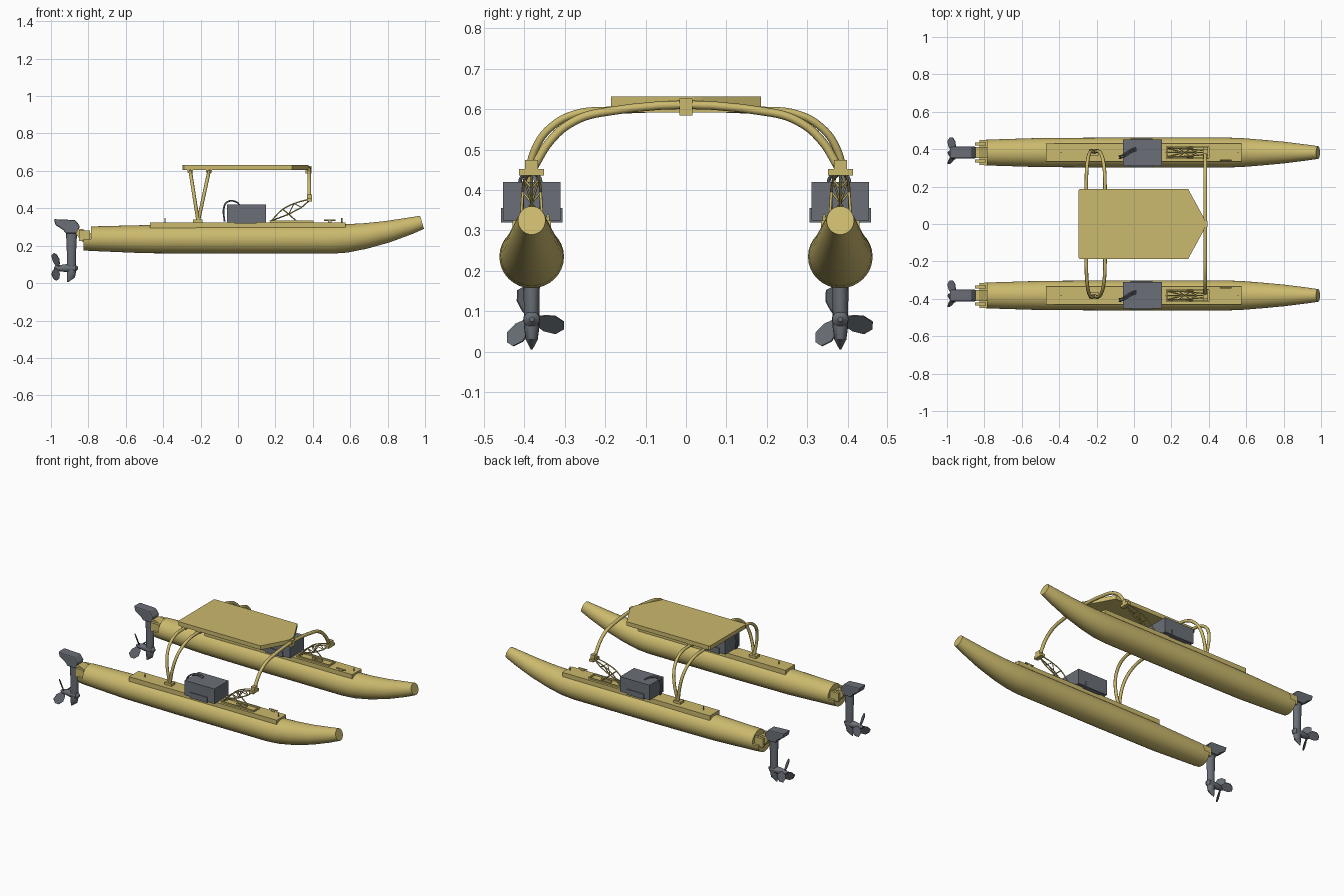
import bpy, bmesh
from math import sin, cos, pi, radians
from mathutils import Vector, Matrix

cube = bpy.data.objects.get("Cube")
if cube:
    bpy.data.objects.remove(cube)


def material(name, rgb):
    m = bpy.data.materials.new(name)
    m.use_nodes = True
    m.diffuse_color = (*rgb, 1)
    m.node_tree.nodes["Principled BSDF"].inputs["Base Color"].default_value = (*rgb, 1)
    return m


KHAKI = material("khaki", (0.60, 0.49, 0.155))
GREY = material("slate_grey", (0.145, 0.16, 0.185))


def smooth(ob, angle=35):
    bpy.ops.object.select_all(action='DESELECT')
    ob.select_set(True)
    bpy.context.view_layer.objects.active = ob
    bpy.ops.object.shade_smooth_by_angle(angle=radians(angle))


def finish(name, bm, mat):
    bmesh.ops.recalc_face_normals(bm, faces=bm.faces)
    me = bpy.data.meshes.new(name)
    bm.to_mesh(me)
    bm.free()
    me.materials.append(mat)
    ob = bpy.data.objects.new(name, me)
    bpy.context.collection.objects.link(ob)
    return ob


def box(name, lo, hi, mat):
    bm = bmesh.new()
    bmesh.ops.create_cube(bm, size=1)
    lo, hi = Vector(lo), Vector(hi)
    for v in bm.verts:
        v.co = (lo + hi) / 2 + v.co * (hi - lo)
    return finish(name, bm, mat)


def prism(name, outline, axis, lo, hi, mat):
    """Extrude a flat outline along axis 1 (y) or 2 (z)."""
    bm = bmesh.new()
    put = (lambda p, t: (p[0], t, p[1])) if axis == 1 else (lambda p, t: (p[0], p[1], t))
    f = bm.faces.new([bm.verts.new(put(p, lo)) for p in outline])
    ext = bmesh.ops.extrude_face_region(bm, geom=[f])
    for v in ext["geom"]:
        if isinstance(v, bmesh.types.BMVert):
            v.co[axis] = hi
    return finish(name, bm, mat)


def loft(name, rings, mat):
    bm = bmesh.new()
    rows = [[bm.verts.new(p) for p in r] for r in rings]
    n = len(rows[0])
    for a, b in zip(rows, rows[1:]):
        for i in range(n):
            j = (i + 1) % n
            bm.faces.new((a[i], a[j], b[j], b[i]))
    bm.faces.new(rows[0])
    bm.faces.new(rows[-1])
    ob = finish(name, bm, mat)
    smooth(ob)
    return ob


def tube(name, pts, r, mat, curved=True):
    cu = bpy.data.curves.new(name, 'CURVE')
    cu.dimensions = '3D'
    cu.bevel_depth = r
    cu.bevel_resolution = 2
    cu.use_fill_caps = True
    cu.resolution_u = 6
    sp = cu.splines.new('BEZIER' if curved else 'POLY')
    points = sp.bezier_points if curved else sp.points
    points.add(len(pts) - 1)
    for bp, p in zip(points, pts):
        if curved:
            bp.co = p
            bp.handle_left_type = bp.handle_right_type = 'AUTO'
        else:
            bp.co = (*p, 1)
    cu.materials.append(mat)
    ob = bpy.data.objects.new(name, cu)
    bpy.context.collection.objects.link(ob)
    bpy.ops.object.select_all(action='DESELECT')
    ob.select_set(True)
    bpy.context.view_layer.objects.active = ob
    bpy.ops.object.convert(target='MESH')
    smooth(bpy.context.object, 50)


def hull(tag, cy):
    # stations: x, bottom, top, half width, ceiling, rake of the bow face
    stations = [(-0.825, 0.175, 0.295, 0.066, 0.235, 0), (-0.785, 0.172, 0.303, 0.069, 0.235, 0),
                (-0.785, 0.172, 0.303, 0.069, 1, 0), (-0.5, 0.16, 0.31, 0.078, 1, 0),
                (-0.1, 0.157, 0.313, 0.08, 1, 0), (0.5, 0.157, 0.313, 0.08, 1, 0),
                (0.58, 0.163, 0.315, 0.077, 1, 0.03), (0.68, 0.183, 0.32, 0.069, 1, 0.08),
                (0.8, 0.217, 0.332, 0.058, 1, 0.15), (0.92, 0.262, 0.35, 0.043, 1, 0.25),
                (0.984, 0.29, 0.36, 0.034, 1, 0.3)]
    rings = []
    for x, b, t, w, top, rake in stations:
        c, h = (b + t) / 2, (t - b) / 2
        ring = []
        for i in range(32):
            a = 2 * pi * i / 32
            z = c + h * sin(a)
            ring.append((x - rake * (z - c), cy + w * cos(a), min(z, top)))
        rings.append(ring)
    loft("hull_" + tag, rings, KHAKI)


def motor(tag, cy):
    # cowling, leg, gear pod and mounting bracket
    cowl = [(-0.985, 0.342), (-0.87, 0.337), (-0.845, 0.305), (-0.86, 0.265),
            (-0.92, 0.265), (-0.935, 0.285), (-0.975, 0.31)]
    ob = prism("motor_cowling_" + tag, cowl, 1, cy - 0.032, cy + 0.032, GREY)
    bev = ob.modifiers.new("Bevel", 'BEVEL')
    bev.width, bev.segments = 0.007, 2
    rings = []
    for z, x0, x1, w in [(0.005, -0.915, -0.908, 0.002), (0.03, -0.915, -0.872, 0.015),
                         (0.06, -0.915, -0.866, 0.019), (0.16, -0.915, -0.866, 0.02),
                         (0.28, -0.92, -0.86, 0.022)]:
        rings.append([((x0 + x1) / 2 + (x1 - x0) / 2 * cos(a), cy + w * sin(a), z)
                      for a in [2 * pi * i / 16 for i in range(16)]])
    loft("motor_leg_" + tag, rings, GREY)
    rings = []
    for x, r in [(-0.985, 0.006), (-0.97, 0.014), (-0.92, 0.021), (-0.87, 0.02), (-0.855, 0.006)]:
        rings.append([(x, cy + r * cos(a), 0.08 + r * sin(a))
                      for a in [2 * pi * i / 16 for i in range(16)]])
    loft("gear_pod_" + tag, rings, GREY)
    # propeller blades: pitched, swept back and thickened
    shape = [(0.008, -0.012), (0.035, -0.027), (0.065, -0.028), (0.083, -0.008),
             (0.08, 0.013), (0.055, 0.025), (0.03, 0.02), (0.008, 0.01)]
    for k in range(3):
        bm = bmesh.new()
        f = bm.faces.new([bm.verts.new((-0.2 * r + 0.75 * t, r, 0.8 * t)) for r, t in shape])
        ang = radians(-12 + 120 * k)
        bm.transform(Matrix.Translation((-0.963, cy, 0.08)) @ Matrix.Rotation(ang, 4, 'X'))
        blade = finish("propeller_blade_%s_%d" % (tag, k + 1), bm, GREY)
        sol = blade.modifiers.new("Solidify", 'SOLIDIFY')
        sol.thickness, sol.offset = 0.004, 0
    arm = [(-0.865, 0.288), (-0.83, 0.288), (-0.785, 0.265), (-0.785, 0.215), (-0.83, 0.22), (-0.865, 0.26)]
    prism("motor_bracket_" + tag, arm, 1, cy - 0.03, cy + 0.03, KHAKI)
    for s in (-1, 1):
        y = cy + s * 0.045
        box("bracket_cheek_" + tag, (-0.85, y - 0.008, 0.225), (-0.79, y + 0.008, 0.28), KHAKI)


def deck(tag, cy, s):
    box("deck_plate_" + tag, (-0.47, cy - 0.048, 0.295), (0.575, cy + 0.048, 0.325), KHAKI)
    # motor housing with base flange and hose
    box("power_box_" + tag, (-0.06, cy - 0.071, 0.325), (0.15, cy + 0.071, 0.42), GREY)
    box("power_box_flange_" + tag, (-0.02, cy - 0.076, 0.32), (0.1, cy + 0.076, 0.355), GREY)
    for d in (0, 0.012):
        tube("hose_" + tag, [(-0.072, cy - 0.03 + d, 0.33), (-0.076, cy - 0.03 + d, 0.40),
                             (-0.06, cy - 0.025 + d, 0.432), (-0.01, cy + 0.005 + d, 0.434),
                             (0.012, cy + 0.012 + d, 0.415)], 0.0045, GREY)
    # fore tray rails, pins and cleat
    for e in (-1, 1):
        y = cy + e * 0.03
        box("tray_rail_" + tag, (0.17, y - 0.004, 0.32), (0.4, y + 0.004, 0.334), KHAKI)
    for x in (0.17, 0.395):
        box("tray_end_" + tag, (x, cy - 0.03, 0.32), (x + 0.008, cy + 0.03, 0.334), KHAKI)
    box("tray_slide_" + tag, (0.26, cy - 0.006, 0.32), (0.33, cy + 0.006, 0.336), KHAKI)
    for x in (-0.39, 0.555):
        tube("deck_pin_" + tag, [(x, cy, 0.32), (x, cy, 0.347)], 0.003, KHAKI, False)
    yc = cy - s * 0.04
    tube("cleat_" + tag, [(0.46, yc, 0.336), (0.52, yc, 0.336)], 0.004, KHAKI, False)
    box("cleat_foot_" + tag, (0.48, yc - 0.004, 0.32), (0.5, yc + 0.004, 0.336), KHAKI)
    # strut frame carrying the front arch
    low = [(0.17, cy, 0.33), (0.27, cy, 0.368), (0.34, cy, 0.405), (0.385, cy, 0.445)]
    tube("frame_chord_" + tag, low, 0.0035, KHAKI, False)
    for e in (-1, 1):
        top = [(0.18, cy + e * 0.022, 0.335), (0.24, cy + e * 0.022, 0.395),
               (0.30, cy + e * 0.018, 0.425), (0.385, cy + e * 0.01, 0.45)]
        tube("frame_chord_" + tag, top, 0.0035, KHAKI)
        zigzag = [top[0], low[1], top[1], low[1], top[2], low[2], top[2]]
        for a, b in zip(zigzag, zigzag[1:]):
            tube("frame_brace_" + tag, [a, b], 0.0025, KHAKI, False)
        tube("frame_strut_" + tag, [top[1], (0.315, cy + e * 0.026, 0.33)], 0.0035, KHAKI, False)
    box("arch_joint_" + tag, (0.368, cy - 0.031, 0.436), (0.396, cy + 0.031, 0.452), KHAKI)
    box("arch_socket_" + tag, (0.37, cy - 0.016, 0.45), (0.396, cy + 0.016, 0.475), KHAKI)
    box("arch_foot_" + tag, (-0.24, cy - 0.018, 0.32), (-0.19, cy + 0.018, 0.34), KHAKI)


for tag, s in (("left", 1), ("right", -1)):
    cy = 0.382 * s
    hull(tag, cy)
    motor(tag, cy)
    deck(tag, cy, s)


def arch(name, half, r, xfun):
    pts = [(xfun(z), y, z) for y, z in half]
    pts += [(x, -y, z) for x, y, z in reversed(pts)]
    tube(name, pts, r, KHAKI)


# Rear pair of arches, meeting at the deck, and the single front arch
rear = [(0.385, 0.33), (0.388, 0.44), (0.372, 0.505), (0.335, 0.555), (0.275, 0.588), (0.19, 0.597)]
for dx in (-0.042, 0.058):
    arch("rear_arch", rear, 0.0095, lambda z: -0.213 + dx * (z - 0.33) / 0.267)
arch("front_arch", [(0.378, 0.455), (0.335, 0.523), (0.285, 0.566), (0.21, 0.592)], 0.0105, lambda z: 0.381)

# Canopy with its under rail and front clasp
side = [(-0.298, 0.178), (-0.29, 0.186), (0.29, 0.186), (0.37, 0.04), (0.378, 0.02)]
prism("canopy", side + [(x, -y) for x, y in reversed(side)], 2, 0.606, 0.632, KHAKI)
for x in (-0.255, -0.155):
    box("canopy_rail", (x - 0.015, -0.186, 0.592), (x + 0.015, 0.186, 0.608), KHAKI)
box("canopy_clasp", (0.36, -0.016, 0.585), (0.394, 0.016, 0.627), KHAKI)
